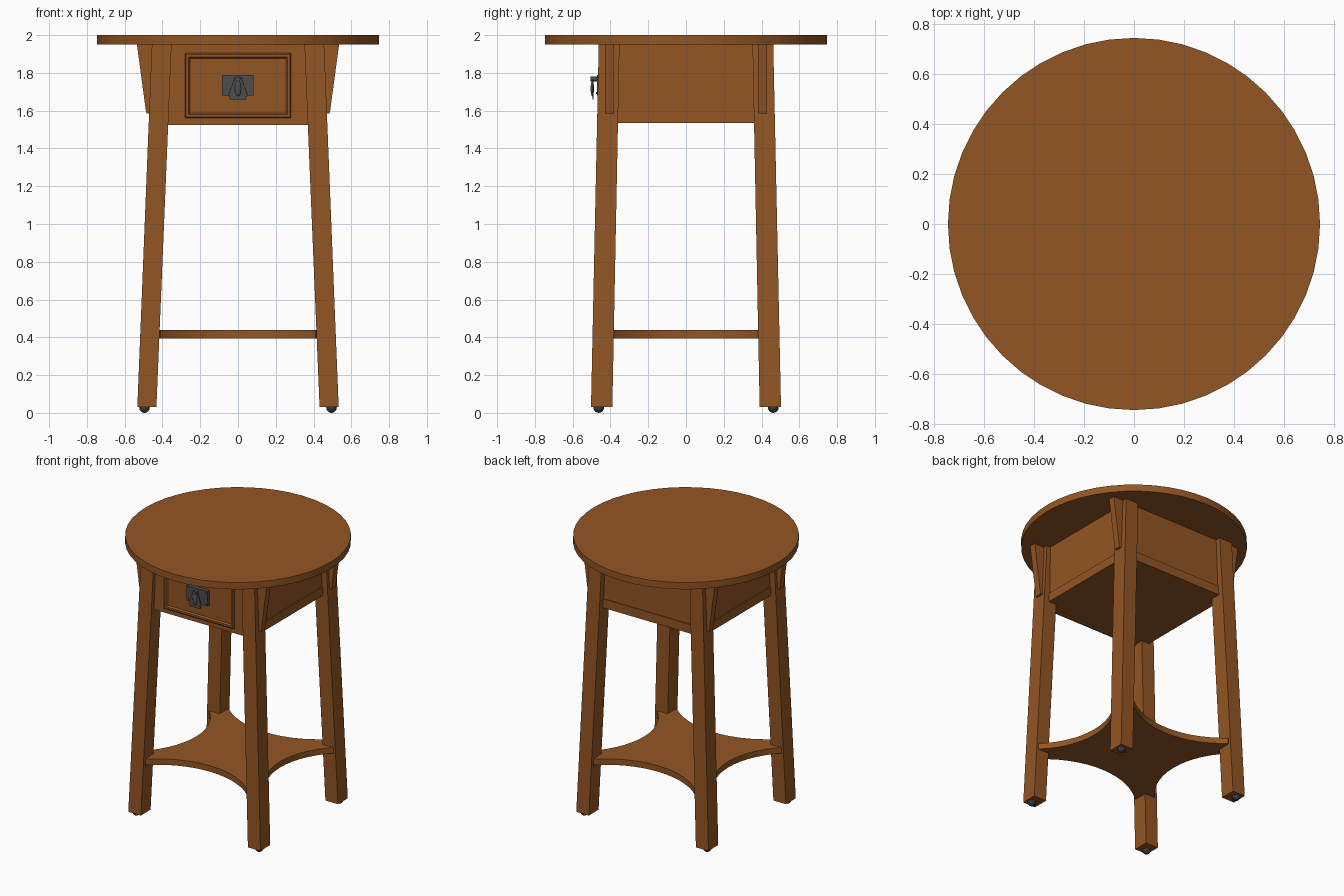
import bpy, bmesh, math
from mathutils import Vector

cube = bpy.data.objects.get("Cube")
if cube:
    bpy.data.objects.remove(cube, do_unlink=True)


def material(name, rgb):
    m = bpy.data.materials.new(name)
    m.use_nodes = True
    color = (*rgb, 1)
    m.diffuse_color = color
    m.node_tree.nodes["Principled BSDF"].inputs["Base Color"].default_value = color
    return m


wood = material("warm brown wood", (0.29, 0.092, 0.017))
iron = material("dark grey iron", (0.075, 0.075, 0.075))
glide_grey = material("glide charcoal", (0.045, 0.045, 0.045))


def finish(name, bm, mat, smooth=False, bevel=0):
    bmesh.ops.recalc_face_normals(bm, faces=bm.faces)
    mesh = bpy.data.meshes.new(name)
    bm.to_mesh(mesh)
    bm.free()
    mesh.materials.append(mat)
    ob = bpy.data.objects.new(name, mesh)
    bpy.context.collection.objects.link(ob)
    if bevel:
        mod = ob.modifiers.new("soft edges", 'BEVEL')
        mod.width, mod.segments = bevel, 2
    if smooth:
        bpy.ops.object.select_all(action='DESELECT')
        ob.select_set(True)
        bpy.context.view_layer.objects.active = ob
        bpy.ops.object.shade_smooth_by_angle(angle=math.radians(35))
    return ob


def loft(name, low, high, mat, **kw):
    """Solid between two matching outlines of 3D points."""
    bm = bmesh.new()
    a = [bm.verts.new(p) for p in low]
    b = [bm.verts.new(p) for p in high]
    bm.faces.new(a)
    bm.faces.new(b)
    for i in range(len(a)):
        j = (i + 1) % len(a)
        bm.faces.new((a[i], a[j], b[j], b[i]))
    return finish(name, bm, mat, **kw)


def rect(x0, x1, y0, y1, z):
    return [(x0, y0, z), (x1, y0, z), (x1, y1, z), (x0, y1, z)]


def box(name, x0, x1, y0, y1, z0, z1, mat, **kw):
    return loft(name, rect(x0, x1, y0, y1, z0), rect(x0, x1, y0, y1, z1), mat, **kw)


def plate(name, outline, y0, y1, mat, **kw):
    """Flat XZ outline given thickness along y."""
    return loft(name, [(x, y0, z) for x, z in outline],
                [(x, y1, z) for x, z in outline], mat, **kw)


# Round top
def circle(r, z, n=48):
    return [(r * math.cos(math.tau * i / n), r * math.sin(math.tau * i / n), z)
            for i in range(n)]


loft("round_top", circle(0.746, 1.95), circle(0.746, 2.0), wood, smooth=True)

# Splayed legs, side corbels and foot glides
for sx, side in ((-1, "right"), (1, "left")):
    for sy, end in ((-1, "front"), (1, "back")):
        tag = f"{end}_{side}"
        loft(f"leg_{tag}",
             rect(sx * 0.432, sx * 0.533, sy * 0.39, sy * 0.503, 0.03),
             rect(sx * 0.352, sx * 0.456, sy * 0.352, sy * 0.462, 1.95), wood)
        plate(f"corbel_{tag}",
              [(sx * x, z) for x, z in
               ((0.44, 1.95), (0.535, 1.95), (0.488, 1.6), (0.484, 1.585), (0.455, 1.585))],
              sy * 0.382, sy * 0.43, wood)
        bm = bmesh.new()
        bmesh.ops.create_uvsphere(bm, u_segments=16, v_segments=10, radius=0.028)
        bmesh.ops.translate(bm, verts=bm.verts, vec=(sx * 0.495, sy * 0.462, 0.028))
        finish(f"glide_{tag}", bm, glide_grey, smooth=True)

# Drawer case with side and back panels over bottom rails
box("drawer_case", -0.425, 0.425, -0.425, 0.425, 1.535, 1.95, wood)
box("front_apron", -0.37, 0.37, -0.44, -0.42, 1.525, 1.95, wood)
box("back_rail", -0.37, 0.37, 0.42, 0.432, 1.535, 1.6, wood)
for sx, side in ((-1, "right"), (1, "left")):
    box(f"side_rail_{side}", *sorted((sx * 0.42, sx * 0.432)), -0.37, 0.37, 1.535, 1.6, wood)

# Drawer front: concentric rectangles stepping out, then in, to form the moulding
bm = bmesh.new()
rings = []
for inset, y in ((0, -0.435), (0, -0.45), (0.007, -0.456), (0.02, -0.456), (0.028, -0.444)):
    x, z0, z1 = 0.281 - inset, 1.56 + inset, 1.905 - inset
    rings.append([bm.verts.new(p) for p in
                  ((-x, y, z0), (x, y, z0), (x, y, z1), (-x, y, z1))])
for a, b in zip(rings, rings[1:]):
    for i in range(4):
        j = (i + 1) % 4
        bm.faces.new((a[i], a[j], b[j], b[i]))
bm.faces.new(rings[-1])
bm.faces.new(rings[0])
finish("drawer_front", bm, wood)

# Iron back plate, corner rivets, hinge and hanging pull
box("pull_back_plate", -0.086, 0.083, -0.472, -0.442, 1.68, 1.79, iron, bevel=0.002)


def peg(name, x, z, r, y0, y1):
    plate(name, [(x + r * math.cos(math.tau * i / 12), z + r * math.sin(math.tau * i / 12))
                 for i in range(12)], y0, y1, iron, smooth=True)


for x in (-0.072, 0.069):
    for z in (1.694, 1.776):
        peg("plate_rivet", x, z, 0.006, -0.476, -0.47)
peg("pull_hinge", 0, 1.768, 0.013, -0.506, -0.47)
half = [(0.016, 1.778), (0.028, 1.745), (0.05, 1.685), (0.042, 1.658)]
outline = half + [(-x, z) for x, z in reversed(half)]
plate("hanging_pull", outline, -0.496, -0.489, iron, bevel=0.002)
bm = bmesh.new()
bmesh.ops.create_uvsphere(bm, u_segments=16, v_segments=8, radius=1)
bmesh.ops.scale(bm, verts=bm.verts, vec=(0.017, 0.009, 0.042))
bmesh.ops.translate(bm, verts=bm.verts, vec=(0, -0.496, 1.718))
finish("pull_boss", bm, iron, smooth=True)


# Lower shelf with four concave sides and clipped corners
def arc(turn, half_chord, reach, waist, n=14):
    """Circular arc bowing inward, on the side facing the given quarter turn."""
    sag = reach - waist
    r = (half_chord ** 2 + sag ** 2) / (2 * sag)
    a = math.asin(half_chord / r)
    for i in range(n + 1):
        t = -a + 2 * a * i / n
        p = Vector((waist + r - r * math.cos(t), r * math.sin(t)))
        c, s = round(math.cos(turn)), round(math.sin(turn))
        yield (c * p.x - s * p.y, s * p.x + c * p.y)


shelf = []
for q in range(4):
    dims = (0.385, 0.505, 0.34) if q % 2 == 0 else (0.41, 0.48, 0.32)
    shelf += list(arc(q * math.pi / 2, *dims))
loft("lower_shelf", [(x, y, 0.395) for x, y in shelf],
     [(x, y, 0.438) for x, y in shelf], wood, smooth=True)
